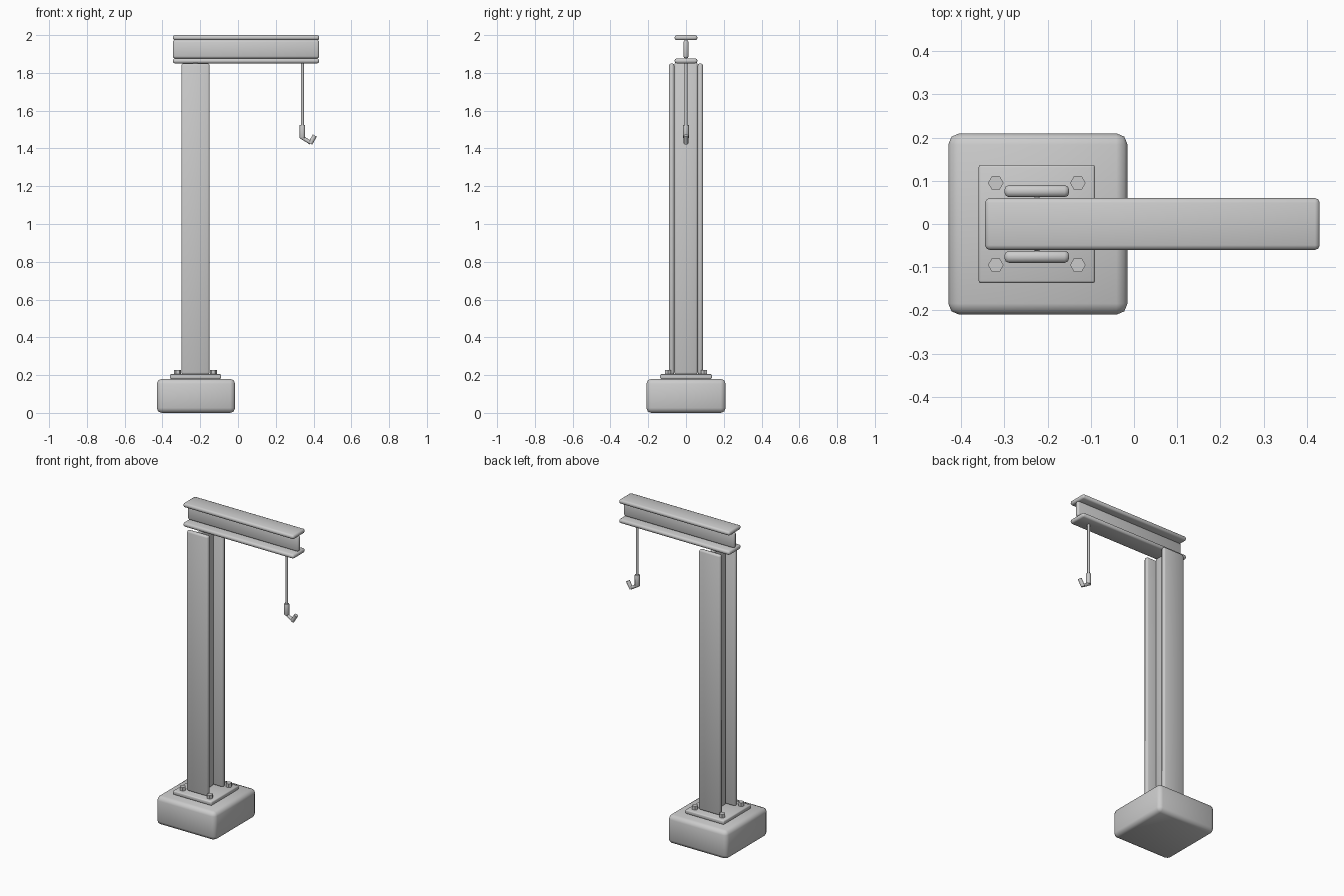
import bpy, math
from mathutils import Vector

cube = bpy.data.objects.get("Cube")
if cube:
    bpy.data.objects.remove(cube, do_unlink=True)


def material(name, rgb):
    m = bpy.data.materials.new(name)
    m.use_nodes = True
    m.diffuse_color = (*rgb, 1)
    m.node_tree.nodes["Principled BSDF"].inputs["Base Color"].default_value = (*rgb, 1)
    return m


STEEL = material("grey steel", (0.6, 0.6, 0.6))


def finish(obj, name, bevel=0, segments=2):
    obj.name = name
    obj.data.materials.append(STEEL)
    if bevel:
        mod = obj.modifiers.new("rounded edges", "BEVEL")
        mod.width, mod.segments = bevel, segments
        bpy.ops.object.modifier_apply(modifier=mod.name)
    bpy.ops.object.shade_smooth_by_angle(angle=math.radians(50))
    return obj


def box(name, low, high, bevel=0, segments=2):
    low, high = Vector(low), Vector(high)
    bpy.ops.mesh.primitive_cube_add(size=1, location=(low + high) / 2)
    obj = bpy.context.object
    obj.scale = high - low
    bpy.ops.object.transform_apply(location=False, rotation=False, scale=True)
    return finish(obj, name, bevel, segments)


def rod(name, start, end, radius, sides=12, bevel=0, spin=0):
    start, end = Vector(start), Vector(end)
    axis = end - start
    bpy.ops.mesh.primitive_cylinder_add(vertices=sides, radius=radius, depth=axis.length)
    obj = bpy.context.object
    obj.rotation_euler.z = spin
    bpy.ops.object.transform_apply(location=False, rotation=True, scale=False)
    obj.location = (start + end) / 2
    obj.rotation_euler = axis.to_track_quat("Z", "Y").to_euler()
    return finish(obj, name, bevel)


# Footing and base plate
box("footing", (-0.43, -0.21, 0), (-0.015, 0.21, 0.18), 0.026)
box("base_plate", (-0.36, -0.137, 0.18), (-0.09, 0.137, 0.205), 0.006)

# Anchor bolts
for x in (-0.32, -0.13):
    for y in (-0.095, 0.095):
        rod("anchor_bolt", (x, y, 0.2), (x, y, 0.228), 0.018, 6, spin=math.pi / 6)

# Column: two flanges joined by a web
for side, name in ((-1, "front"), (1, "back")):
    y = side * 0.076
    box("column_flange_" + name, (-0.3, y - 0.014, 0.203), (-0.15, y + 0.014, 1.85), 0.011)
box("column_web", (-0.24, -0.062, 0.203), (-0.21, 0.062, 1.855), 0.011)

# Jib beam: two flanges joined by a web
box("beam_lower_flange", (-0.345, -0.06, 1.85), (0.43, 0.06, 1.877), 0.011)
box("beam_upper_flange", (-0.345, -0.06, 1.973), (0.43, 0.06, 2), 0.011)
box("beam_web", (-0.345, -0.013, 1.877), (0.43, 0.013, 1.975), 0.011)

# Hoist cable and hook
rod("cable", (0.341, 0, 1.855), (0.341, 0, 1.5), 0.008)
rod("hook_block", (0.341, 0, 1.455), (0.341, 0, 1.525), 0.015, 12, 0.002)
rod("hook_shank", (0.333, 0, 1.462), (0.385, 0, 1.43), 0.01)
rod("hook_tip", (0.382, 0, 1.426), (0.407, 0, 1.468), 0.012)
